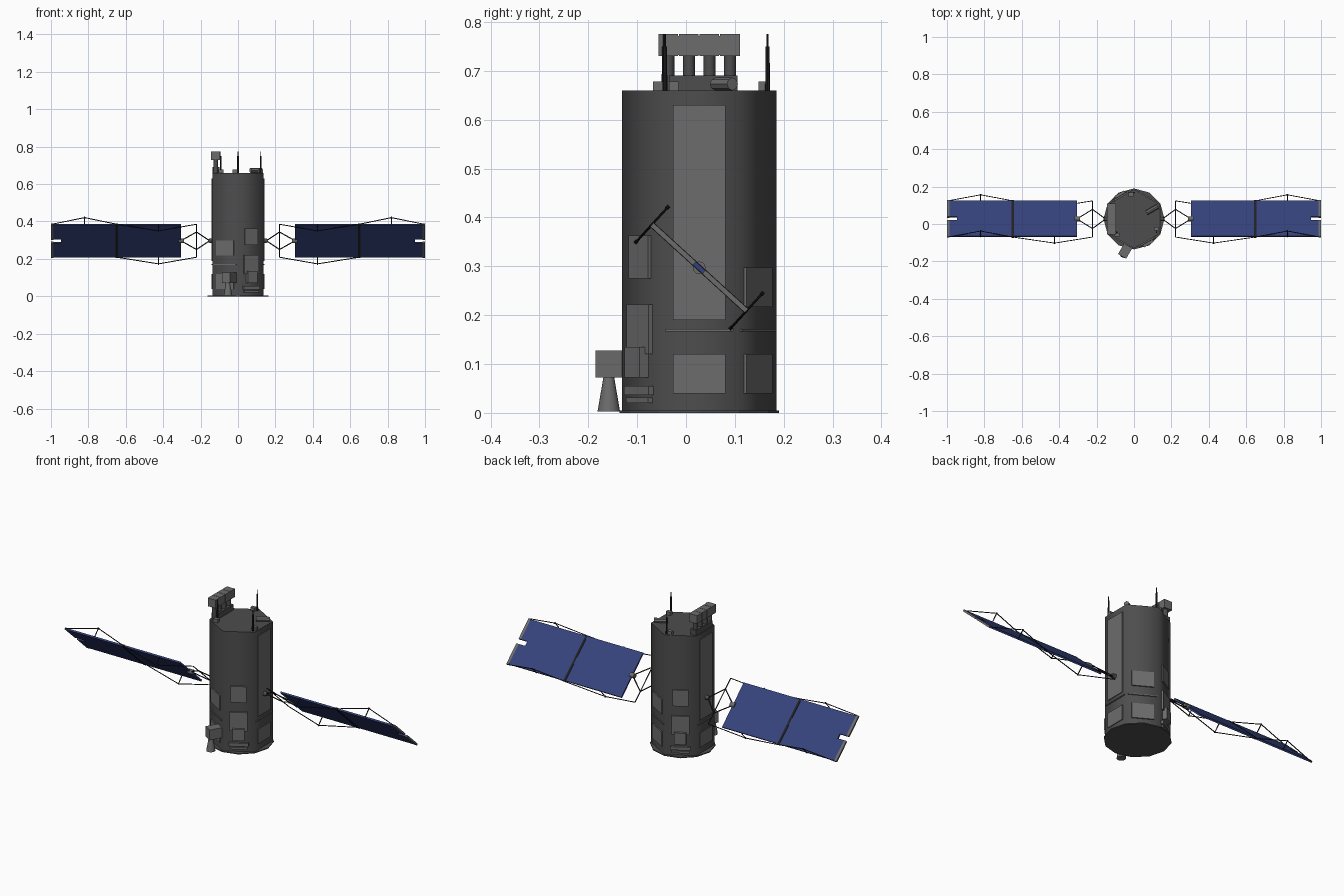
import bpy, bmesh, math
from mathutils import Vector as V

if "Cube" in bpy.data.objects:
    bpy.data.objects.remove(bpy.data.objects["Cube"])

def material(name, col):
    m = bpy.data.materials.new(name)
    m.diffuse_color = (*col, 1)
    m.use_nodes = True
    m.node_tree.nodes["Principled BSDF"].inputs["Base Color"].default_value = m.diffuse_color
    return m

BLUE = material("solar_blue", (0.035, 0.055, 0.2))
DARK = material("dark_frame", (0.015, 0.015, 0.018))
BODY = material("body_grey", (0.075, 0.075, 0.075))
PANEL = material("panel_grey", (0.15, 0.15, 0.15))

CY, R = 0.027, 0.158            # body axis and circumradius
AP = R * math.cos(math.pi / 6)  # apothem
C = V((0, CY, 0))
UP = V((0, 0, 1))

def finish(name, bm, mat):
    bmesh.ops.recalc_face_normals(bm, faces=bm.faces)
    me = bpy.data.meshes.new(name)
    bm.to_mesh(me)
    bm.free()
    me.materials.append(mat)
    ob = bpy.data.objects.new(name, me)
    bpy.context.collection.objects.link(ob)
    return ob

def smooth(ob, deg):
    bpy.ops.object.select_all(action='DESELECT')
    ob.select_set(True)
    bpy.context.view_layer.objects.active = ob
    bpy.ops.object.shade_smooth_by_angle(angle=math.radians(deg))

def prism(name, pts, vec, mat):
    """Outline of points pushed along vec."""
    bm = bmesh.new()
    f = bm.faces.new([bm.verts.new(p) for p in pts])
    r = bmesh.ops.extrude_face_region(bm, geom=[f])
    bmesh.ops.translate(bm, vec=vec, verts=[v for v in r['geom'] if isinstance(v, bmesh.types.BMVert)])
    bm.faces.ensure_lookup_table()
    if len([g for g in bm.faces if len(g.verts) == len(pts)]) < 2:
        bm.faces.new(f.verts)
    return finish(name, bm, mat)

def box(name, lo, hi, mat=PANEL):
    (x0, y0, z0), (x1, y1, z1) = lo, hi
    pts = [V((x0, y0, z0)), V((x1, y0, z0)), V((x1, y1, z0)), V((x0, y1, z0))]
    return prism(name, pts, V((0, 0, z1 - z0)), mat)

def ring_pts(r, n, z, phase=90):
    a = [math.radians(phase) + i * math.tau / n for i in range(n)]
    return [C + V((r * math.cos(t), r * math.sin(t), z)) for t in a]

def tube(name, runs, mat=DARK, n=12):
    """One mesh of straight tapered tubes: (start, end, r0, r1)."""
    bm = bmesh.new()
    for a, b, r0, r1 in runs:
        a, b = V(a), V(b)
        rot = (b - a).to_track_quat('Z', 'Y').to_matrix().to_4x4()
        rot.translation = (a + b) / 2
        bmesh.ops.create_cone(bm, cap_ends=True, segments=n, radius1=r0, radius2=r1,
                              depth=(b - a).length, matrix=rot)
    ob = finish(name, bm, mat)
    smooth(ob, 40)
    return ob

def face_box(name, ang, z0, z1, w, d, off=0.0, mat=PANEL):
    """Box standing d proud of the body side whose normal is at ang."""
    a = math.radians(ang)
    n, t = V((math.cos(a), math.sin(a), 0)), V((-math.sin(a), math.cos(a), 0))
    o = C + n * (AP - 0.003) + t * off + UP * z0
    e = n * (d + 0.003)
    return prism(name, [o - t * w / 2, o + t * w / 2, o + t * w / 2 + e, o - t * w / 2 + e],
                 UP * (z1 - z0), mat)

# Hexagonal body and base flange
smooth(prism("body", ring_pts(R, 6, 0.004), UP * 0.656, BODY), 70)
prism("base_flange", ring_pts(0.163, 12, 0), UP * 0.005, BODY)

# Side panels: three face types, each repeated on the opposite side
for half in (0, 180):
    face_box("tall_side_panel", half, 0.19, 0.63, 0.107, 0.004)
    face_box("low_side_panel", half, 0.04, 0.12, 0.107, 0.004)
    face_box("side_rail", half, 0.167, 0.172, 0.14, 0.005)
    a = 60 + half
    face_box("mid_panel", a, 0.217, 0.297, 0.107, 0.006)
    face_box("low_panel", a, 0.04, 0.12, 0.107, 0.006)
    face_box("rail", a, 0.167, 0.172, 0.14, 0.005)
    a = 120 + half
    face_box("upper_equipment_panel", a, 0.275, 0.363, 0.08, 0.007)
    face_box("equipment_panel", a, 0.12, 0.222, 0.09, 0.009)
    face_box("equipment_box", a, 0.072, 0.135, 0.06, 0.022)
    face_box("wide_bar", a, 0.037, 0.055, 0.1, 0.012)
    face_box("lower_bar", a, 0.02, 0.031, 0.09, 0.01)

# Sensor box with downward horn on the front left side
face_box("sensor_box", 240, 0.072, 0.128, 0.05, 0.068, 0.045)
tube("sensor_horn", [((-0.054, -0.158, 0.003), (-0.054, -0.158, 0.073), 0.023, 0.011)], PANEL, 16)

# Row of four helix antennas on the top deck
box("helix_mount", (-0.135, -0.035, 0.658), (-0.1, 0.105, 0.69), BODY)
for i in range(4):
    y = -0.036 + i * 0.042
    tube("helix_antenna", [((-0.119, y, 0.66), (-0.119, y, 0.732), 0.012, 0.012)], BODY, 12)
    box("helix_head", (-0.144, y - 0.02, 0.73), (-0.096, y + 0.02, 0.775))
box("helix_head_bar", (-0.142, -0.05, 0.732), (-0.098, 0.104, 0.771))

# Whip antennas with small feet
for x, y, fx, fy in ((0, 0.167, -0.016, 0.158), (0.121, -0.043, 0.12, -0.025), (-0.092, -0.045, -0.09, -0.058)):
    tube("whip_antenna", [((x, y, 0.658), (x, y, 0.75), 0.005, 0.004),
                          ((x, y, 0.748), (x, y, 0.775), 0.002, 0.002)], DARK, 8)
    box("whip_foot", (fx - 0.013, fy - 0.01, 0.658), (fx + 0.013, fy + 0.01, 0.678))

# Horizontal sensor drum on the deck
tube("deck_drum", [((0.067, 0.06, 0.673), (0.127, 0.095, 0.673), 0.013, 0.013)], PANEL, 8)

# Solar wings, tilted about the x axis
U, N = V((0, 0.739, -0.673)), V((0, 0.673, 0.739))
HC = 0.128                      # half chord
for s, side in ((1, "right"), (-1, "left")):
    def P(x, c, h=0.0):
        return V((s * x, CY, 0.297)) + U * c + N * h

    def slab(name, outline, t, mat):
        return prism(side + name, [P(x, c, -t / 2) for x, c in outline], N * t, mat)

    def rect(x0, x1, c):
        return [(x0, -c), (x1, -c), (x1, c), (x0, c)]

    slab("_inner_solar_panel", rect(0.305, 0.643, HC), 0.009, BLUE)
    slab("_outer_solar_panel", [(0.653, -HC), (0.988, -HC), (0.988, -0.013), (0.947, -0.013),
                                (0.947, 0.013), (0.988, 0.013), (0.988, HC), (0.653, HC)], 0.009, BLUE)
    slab("_hinge_bar", rect(0.642, 0.654, 0.131), 0.012, DARK)
    slab("_tip_bar_front", [(0.986, -0.131), (1, -0.131), (1, -0.013), (0.986, -0.013)], 0.01, PANEL)
    slab("_tip_bar_back", [(0.986, 0.013), (1, 0.013), (1, 0.131), (0.986, 0.131)], 0.01, PANEL)

    # Bracing wires along both edges, with short posts at the peaks
    w = 0.0025
    runs = [(P(0.222, -0.13), P(0.222, 0.13), w, w)]
    for e in (-0.131, 0.131):
        for x0, xm, x1, h in ((0.222, 0.425, 0.648, -0.048), (0.648, 0.82, 0.995, 0.048)):
            m = P(xm, e, h)
            runs += [(P(x0, e), m, w, w), (m, P(x1, e), w, w), (P(xm, e), m, w, w),
                     (m - U * 0.004, m + U * 0.004, 0.004, 0.004)]
        # Diamond yoke
        k = P(0.222, e * 0.53)
        runs += [(P(0.152, 0), k, 0.003, 0.003), (k, P(0.305, 0), 0.003, 0.003)]
    tube(side + "_wing_bracing", runs, DARK, 6)
    tube(side + "_drive_hub", [(P(0.132, 0), P(0.16, 0), 0.013, 0.01)], BODY, 12)
    tube(side + "_yoke_hinge", [(P(0.29, 0), P(0.318, 0), 0.013, 0.013)], PANEL, 12)
